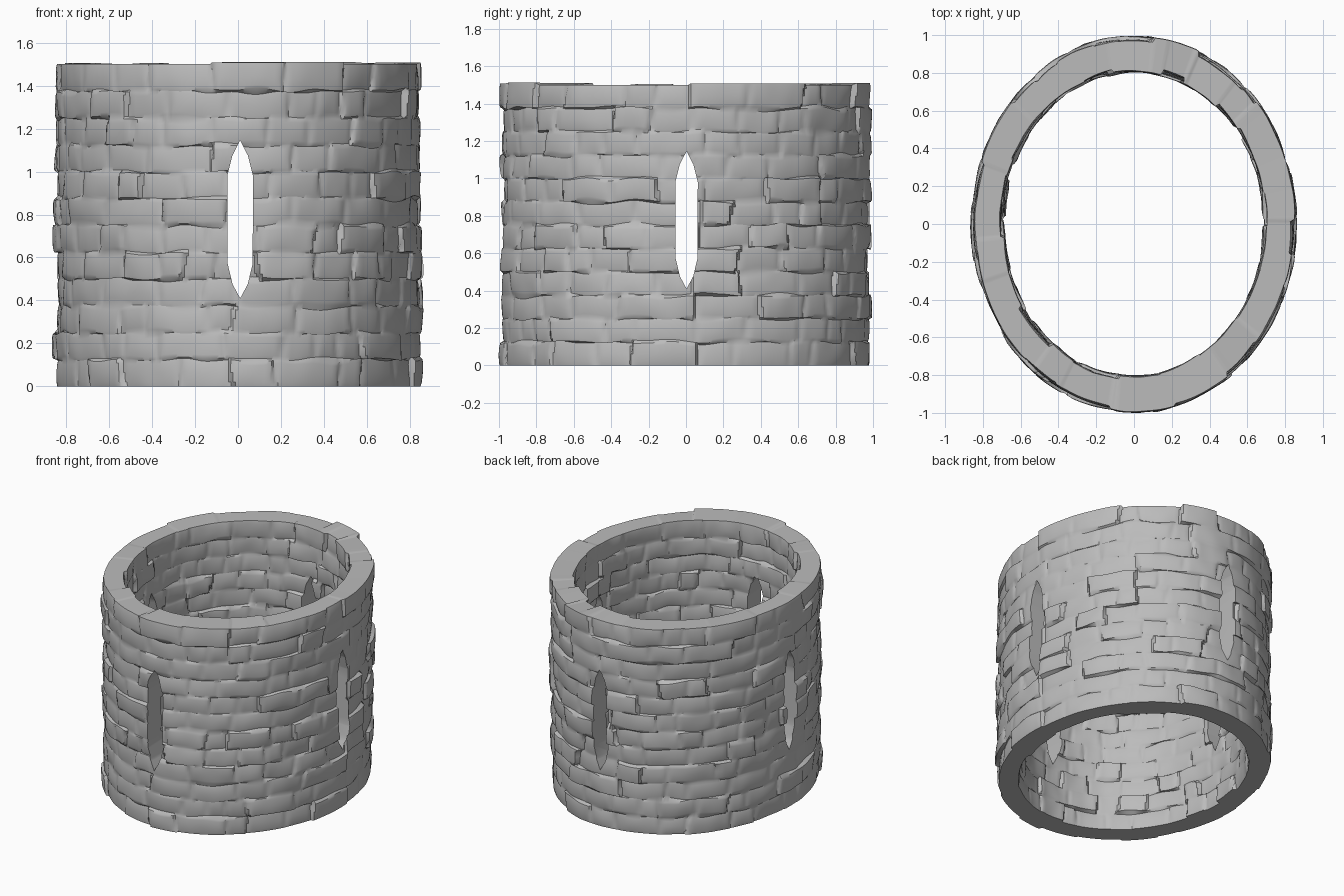
import bpy
import bmesh
import math
import random
from mathutils import Vector, noise

random.seed(7)
cube = bpy.data.objects.get("Cube")
if cube:
    bpy.data.objects.remove(cube, do_unlink=True)

HEIGHT, ROWS, COLUMNS = 1.5, 12, 480
ROW_H = HEIGHT / ROWS
OUTER, INNER = (0.842, 0.975), (0.705, 0.825)
LEVELS = (0.04, 0.16, 0.5, 0.84, 0.96)

stone = bpy.data.materials.new("grey stone")
stone.use_nodes = True
stone.diffuse_color = (0.5, 0.5, 0.5, 1)
bsdf = next(n for n in stone.node_tree.nodes if n.type == 'BSDF_PRINCIPLED')
bsdf.inputs["Base Color"].default_value = stone.diffuse_color
bsdf.inputs["Roughness"].default_value = 0.9


def make_course():
    """One ring of stones of random length, as a list of dictionaries."""
    stones, start = [], random.randint(0, 12)
    end = start + COLUMNS
    while start < end:
        length = random.randint(11, 30)
        if end - start - length < 11:
            length = end - start
        proud = random.random() < 0.2
        stones.append(dict(
            start=start, length=length,
            push=random.uniform(0.016, 0.024) if proud else random.uniform(-0.004, 0.01),
            tilt=random.uniform(-0.009, 0.009),
            lean=random.uniform(-0.009, 0.009),
            slant=random.uniform(-3, 3),
            rise=random.uniform(0.004, 0.012) if proud else 0.0))
        start += length
    return stones


def find_stone(course, column, t):
    """The stone at a column, with slanted joints between neighbours."""
    first = course[0]["start"]
    column = (column - first) % COLUMNS + first
    for s in course:
        if column < s["start"] + s["length"] + s["slant"] * (t - 0.5):
            return s, column
    return course[0], column - COLUMNS


def relief(course, column, t):
    """How far the stone face stands out from the wall, and its rise."""
    s, column = find_stone(course, column, t)
    along = (column - s["start"]) / s["length"]
    edge = min(along * s["length"] / 3, (1 - along) * s["length"] / 3,
               t * 5, (1 - t) * 5, 1)
    push = s["push"] + s["tilt"] * (along - 0.5) + s["lean"] * (t - 0.5)
    return push - 0.006 * (1 - max(edge, 0)), s["rise"]


def make_skin(radii, sign):
    """Rings of points from the ground to the rim of one wall face."""
    rings = []
    for row in range(ROWS):
        course = make_course()
        levels = list(LEVELS)
        if row == 0:
            levels[0] = 0.0
        if row == ROWS - 1:
            levels[-1] = 1.0
        for t in levels:
            ring = []
            for c in range(COLUMNS):
                angle = math.tau * c / COLUMNS
                d, rise = relief(course, c, t)
                x, y = math.cos(angle), math.sin(angle)
                z = (row + t) * ROW_H
                # Uneven stone faces and wavy bed joints
                d += 0.005 * noise.noise(Vector((x * 7, y * 7, z * 9 + sign * 20)))
                if row == ROWS - 1 and t == 1.0:
                    z += rise
                elif z > 0:
                    fade = min(1, z / ROW_H, (HEIGHT - z) / ROW_H)
                    z += 0.022 * fade * noise.noise(Vector((x * 5, y * 5, row * 3 + sign * 40)))
                ring.append(((radii[0] + sign * d) * x, (radii[1] + sign * d) * y, z))
            rings.append(ring)
    return rings


# Wall: outer skin up, over the rim, inner skin down, closed underneath
rings = make_skin(OUTER, 1) + make_skin(INNER, -1)[::-1]
verts = [p for ring in rings for p in ring]
faces = []
for r in range(len(rings)):
    low, high = r * COLUMNS, (r + 1) % len(rings) * COLUMNS
    for c in range(COLUMNS):
        n = (c + 1) % COLUMNS
        faces.append((low + c, low + n, high + n, high + c))
mesh = bpy.data.meshes.new("tower_wall")
mesh.from_pydata(verts, [], faces)
bm = bmesh.new()
bm.from_mesh(mesh)
bmesh.ops.recalc_face_normals(bm, faces=bm.faces)
bm.to_mesh(mesh)
bm.free()
mesh.materials.append(stone)
wall = bpy.data.objects.new("tower_wall", mesh)
bpy.context.collection.objects.link(wall)


def slit_cutter(name, turn, shift):
    """Long pointed prism that opens a slit window in both opposite walls."""
    half = [(0.0, 0.41), (0.035, 0.475), (0.058, 0.57),
            (0.06, 0.98), (0.036, 1.075), (0.0, 1.145)]
    outline = half + [(-x, z) for x, z in half[-2:0:-1]]
    cutter_bm = bmesh.new()
    face = cutter_bm.faces.new([cutter_bm.verts.new((x + shift, -1.5, z)) for x, z in outline])
    out = bmesh.ops.extrude_face_region(cutter_bm, geom=[face])
    moved = [v for v in out["geom"] if isinstance(v, bmesh.types.BMVert)]
    bmesh.ops.translate(cutter_bm, verts=moved, vec=(0, 3, 0))
    bmesh.ops.recalc_face_normals(cutter_bm, faces=cutter_bm.faces)
    data = bpy.data.meshes.new(name)
    cutter_bm.to_mesh(data)
    cutter_bm.free()
    data.materials.append(stone)
    cutter = bpy.data.objects.new(name, data)
    cutter.rotation_euler.z = turn
    cutter.hide_render = True
    bpy.context.collection.objects.link(cutter)
    return cutter


# Slit windows: front and back, then left and right
cutters = [slit_cutter("front_back_slit", 0, 0.01),
           slit_cutter("side_slit", math.pi / 2, 0.003)]
bpy.context.view_layer.update()
bpy.ops.object.select_all(action='DESELECT')
wall.select_set(True)
bpy.context.view_layer.objects.active = wall
for cutter in cutters:
    mod = wall.modifiers.new(cutter.name, 'BOOLEAN')
    mod.operation = 'DIFFERENCE'
    mod.solver = 'MANIFOLD'
    mod.object = cutter
    bpy.ops.object.modifier_apply(modifier=mod.name)
for cutter in cutters:
    bpy.data.objects.remove(cutter, do_unlink=True)

bpy.ops.object.shade_smooth_by_angle(angle=math.radians(35))
